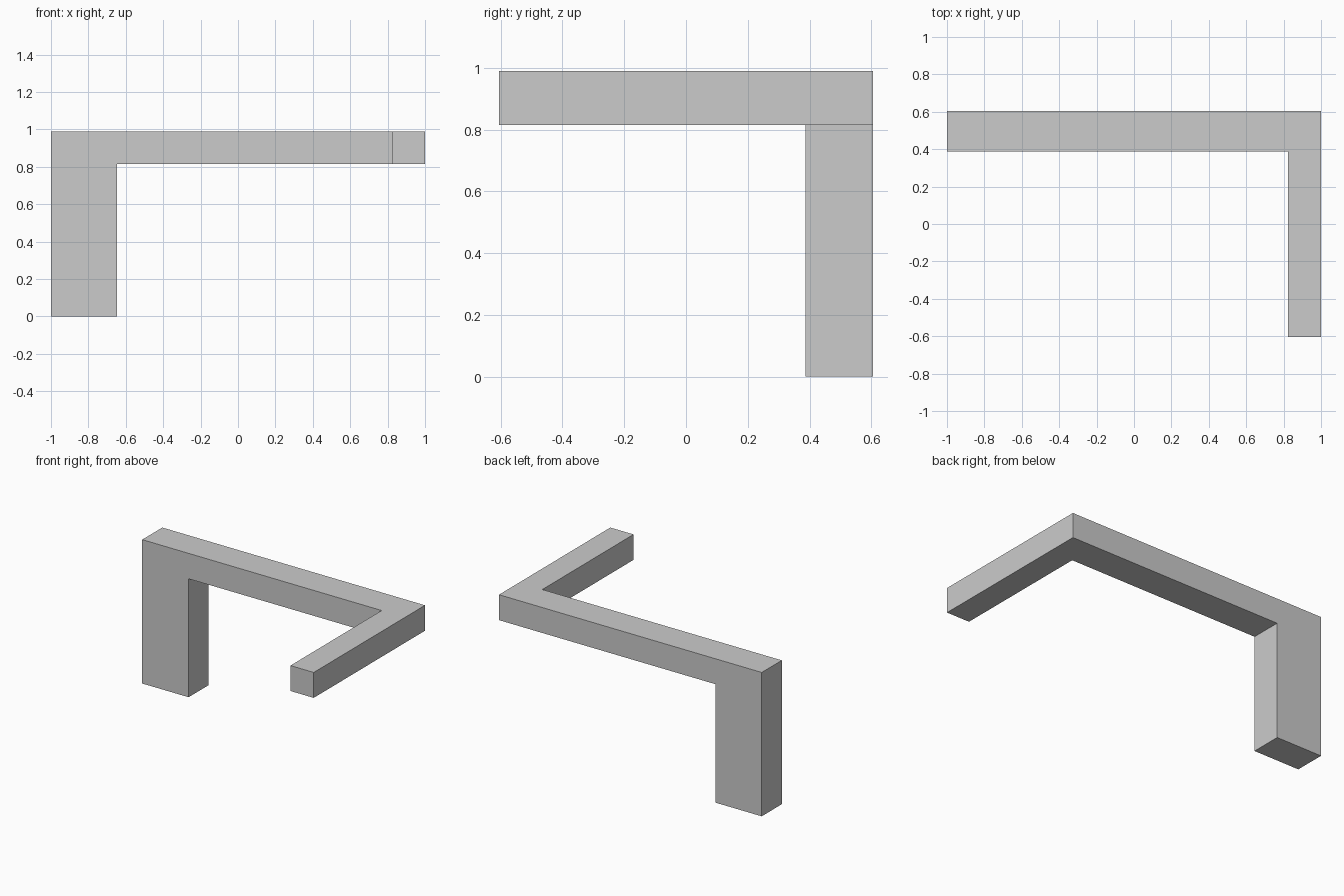
import bpy
import bmesh

if "Cube" in bpy.data.objects:
    bpy.data.objects.remove(bpy.data.objects["Cube"])

# Grid lines that divide the frame into box cells
XS = [-1.0, -0.647, 0.823, 1.0]
YS = [-0.605, 0.387, 0.605]
ZS = [0.0, 0.815, 0.99]

# Filled cells: leg, long beam with its corners, forward arm
LEG = [(0, 1, 0)]
BEAM = [(0, 1, 1), (1, 1, 1), (2, 1, 1)]
ARM = [(2, 0, 1)]
cells = set(LEG + BEAM + ARM)

bm = bmesh.new()
verts = {}


def corner(i, j, k):
    if (i, j, k) not in verts:
        verts[i, j, k] = bm.verts.new((XS[i], YS[j], ZS[k]))
    return verts[i, j, k]


# Outer skin only: a face wherever a cell has no neighbour
for cell in cells:
    for axis in range(3):
        u, v = (axis + 1) % 3, (axis + 2) % 3
        for side in (0, 1):
            neighbour = list(cell)
            neighbour[axis] += 2 * side - 1
            if tuple(neighbour) in cells:
                continue
            ring = []
            for du, dv in ((0, 0), (1, 0), (1, 1), (0, 1)):
                p = list(cell)
                p[axis] += side
                p[u] += du
                p[v] += dv
                ring.append(corner(*p))
            bm.faces.new(ring if side else ring[::-1])

# Merge flat neighbouring faces
bmesh.ops.dissolve_limit(bm, angle_limit=0.01, verts=bm.verts[:], edges=bm.edges[:])
bmesh.ops.recalc_face_normals(bm, faces=bm.faces[:])

mesh = bpy.data.meshes.new("corner_frame")
bm.to_mesh(mesh)
bm.free()
frame = bpy.data.objects.new("corner_frame", mesh)
bpy.context.collection.objects.link(frame)

# Plain grey finish
grey = bpy.data.materials.new("light_grey")
grey.diffuse_color = (0.6, 0.6, 0.6, 1.0)
grey.use_nodes = True
grey.node_tree.nodes["Principled BSDF"].inputs["Base Color"].default_value = grey.diffuse_color
mesh.materials.append(grey)
